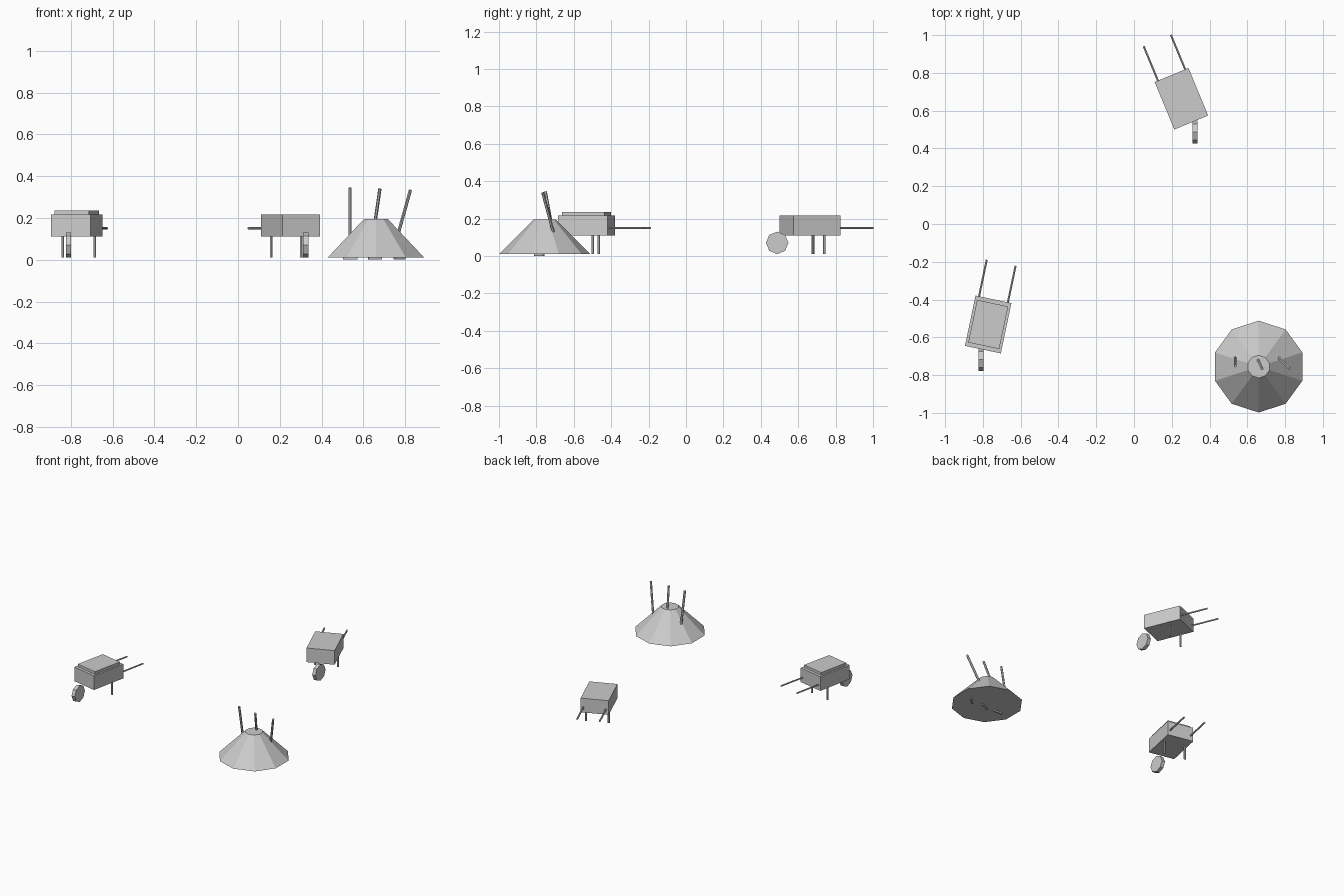
import bpy
import math
from mathutils import Matrix, Vector

if "Cube" in bpy.data.objects:
    bpy.data.objects.remove(bpy.data.objects["Cube"], do_unlink=True)

grey = bpy.data.materials.new("plain grey")
grey.use_nodes = True
grey.diffuse_color = (0.6, 0.6, 0.6, 1)
grey.node_tree.nodes["Principled BSDF"].inputs["Base Color"].default_value = (0.6, 0.6, 0.6, 1)


def finish(name):
    ob = bpy.context.object
    ob.name = name
    ob.data.materials.append(grey)
    return ob


def box(name, centre, size, yaw=0.0):
    bpy.ops.mesh.primitive_cube_add(size=1, location=centre, rotation=(0, 0, yaw))
    ob = finish(name)
    ob.scale = size
    return ob


def rod(name, start, end, radius, sides=6):
    start, end = Vector(start), Vector(end)
    axis = end - start
    bpy.ops.mesh.primitive_cylinder_add(
        vertices=sides, radius=radius, depth=axis.length, location=(start + end) / 2,
        rotation=axis.to_track_quat('Z', 'Y').to_euler())
    return finish(name)


def wheelbarrow(label, x, y, yaw, loaded):
    place = Matrix.Translation((x, y, 0)) @ Matrix.Rotation(yaw, 4, 'Z')

    def at(*p):
        return place @ Vector(p)

    box(label + "_tray", at(0, 0, 0.163), (0.194, 0.272, 0.105), yaw)
    if loaded:
        box(label + "_load", at(0, 0, 0.215), (0.168, 0.23, 0.04), yaw)
    for side, s in (("right", -1), ("left", 1)):
        rod(f"{label}_{side}_handle", at(s * 0.078, 0.08, 0.15), at(s * 0.078, 0.334, 0.15), 0.006)
        rod(f"{label}_{side}_leg", at(s * 0.078, 0.05, 0.01), at(s * 0.078, 0.05, 0.13), 0.007)
    # the wheel stays in line with the y axis
    hub = at(0, -0.19, 0.07)
    half = Vector((0.013, 0, 0))
    rod(label + "_wheel", hub - half, hub + half, 0.06, 8)


wheelbarrow("loaded_barrow", -0.772, -0.532, -0.207, True)
wheelbarrow("plain_barrow", 0.251, 0.663, 0.393, False)

# Heap
bpy.ops.mesh.primitive_cone_add(vertices=10, radius1=0.243, radius2=0.06, depth=0.185,
                                location=(0.66, -0.755, 0.1025))
finish("heap")

# Shovels stuck in the heap: where each handle leaves the heap, its top, its blade
shovels = [
    ((0.536, -0.71, 0.12), (0.536, -0.752, 0.345), 0.537, 0.0),
    ((0.658, -0.723, 0.195), (0.679, -0.767, 0.339), 0.655, 0.4),
    ((0.768, -0.71, 0.13), (0.825, -0.765, 0.333), 0.772, 0.75),
]
for i, (low, top, blade_x, yaw) in enumerate(shovels, 1):
    low, top = Vector(low), Vector(top)
    rod(f"shovel_{i}_handle", low + (low - top) * 0.3, top, 0.008)
    box(f"shovel_{i}_blade", (blade_x, -0.784, 0.04), (0.068, 0.012, 0.08), yaw)
